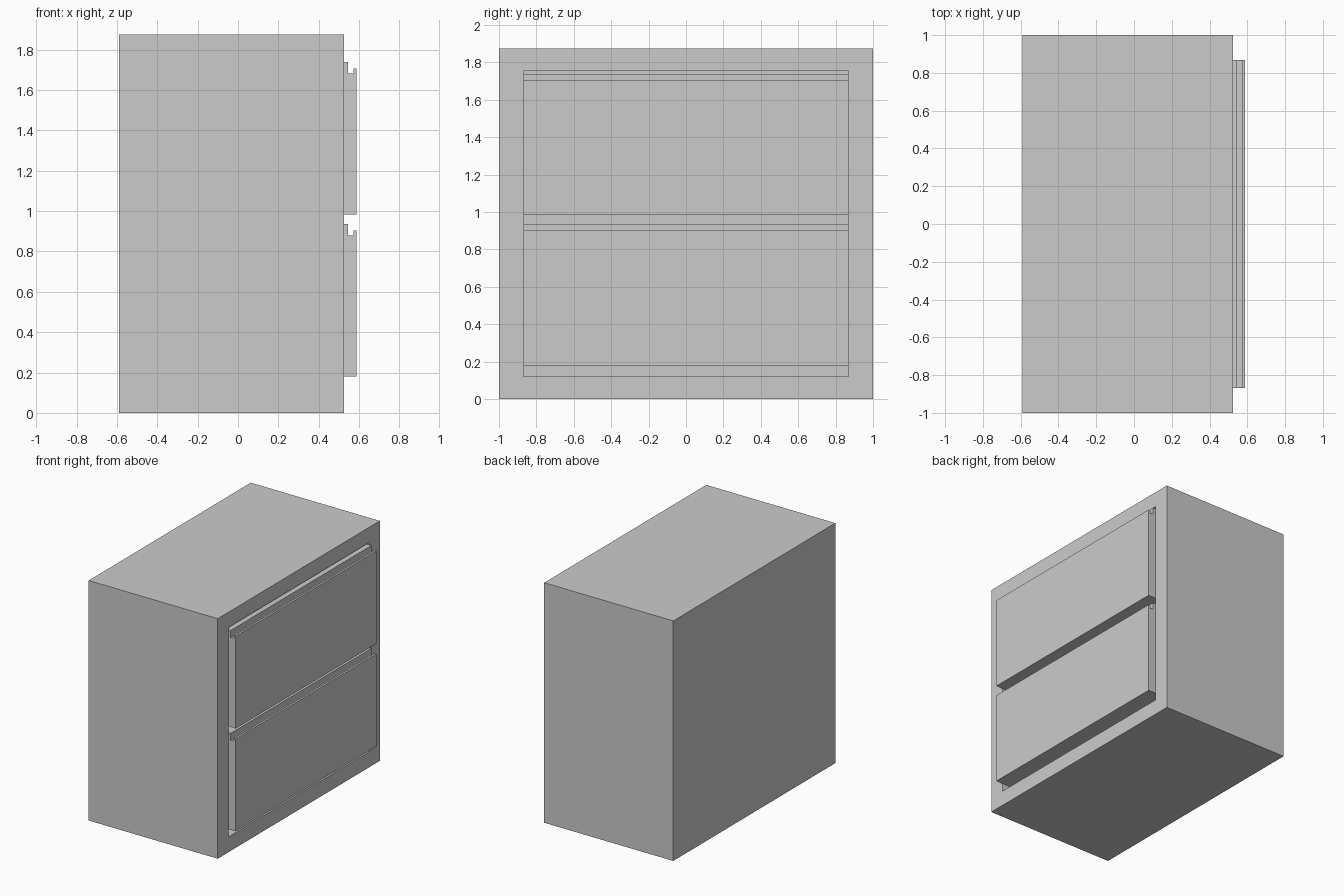
import bpy
import bmesh
from mathutils import Vector

if "Cube" in bpy.data.objects:
    bpy.data.objects.remove(bpy.data.objects["Cube"])


def make_object(name, bm):
    bmesh.ops.recalc_face_normals(bm, faces=bm.faces)
    mesh = bpy.data.meshes.new(name)
    bm.to_mesh(mesh)
    bm.free()
    obj = bpy.data.objects.new(name, mesh)
    bpy.context.collection.objects.link(obj)
    return obj


BACK, FACE, HEIGHT = -0.59, 0.525, 1.875
OPEN_Y, OPEN_LOW, OPEN_HIGH, DEPTH = 0.87, 0.12, 1.755, 0.12


# Cabinet: box with a shallow rectangular opening on its +x side
def build_cabinet():
    bm = bmesh.new()
    bmesh.ops.create_cube(bm, size=1)
    for v in bm.verts:
        v.co = Vector((FACE if v.co.x > 0 else BACK,
                       v.co.y * 2, (v.co.z + 0.5) * HEIGHT))
    bm.normal_update()
    front = max(bm.faces, key=lambda f: f.normal.x)
    bmesh.ops.inset_individual(bm, faces=[front], thickness=0.1)
    for v in front.verts:
        v.co.y = OPEN_Y if v.co.y > 0 else -OPEN_Y
        v.co.z = OPEN_HIGH if v.co.z > HEIGHT / 2 else OPEN_LOW
    inner = bmesh.ops.extrude_discrete_faces(bm, faces=[front])["faces"][0]
    bmesh.ops.translate(bm, verts=inner.verts, vec=(-DEPTH, 0, 0))
    make_object("cabinet", bm)


# Drawer front: profile with a finger groove along the top, swept across y
def build_drawer(name, bottom):
    profile = [(FACE - DEPTH, 0), (0.588, 0), (0.588, 0.723), (0.572, 0.723),
               (0.572, 0.70), (0.545, 0.70), (0.545, 0.755),
               (FACE - DEPTH, 0.755)]
    width = OPEN_Y - 0.002
    bm = bmesh.new()
    side = bm.faces.new([bm.verts.new((x, -width, bottom + z))
                         for x, z in profile])
    swept = bmesh.ops.extrude_face_region(bm, geom=[side], use_keep_orig=True)
    verts = [g for g in swept["geom"] if isinstance(g, bmesh.types.BMVert)]
    bmesh.ops.translate(bm, verts=verts, vec=(0, 2 * width, 0))
    make_object(name, bm)


build_cabinet()
for name, bottom in (("lower_drawer", 0.18), ("upper_drawer", 0.983)):
    build_drawer(name, bottom)
